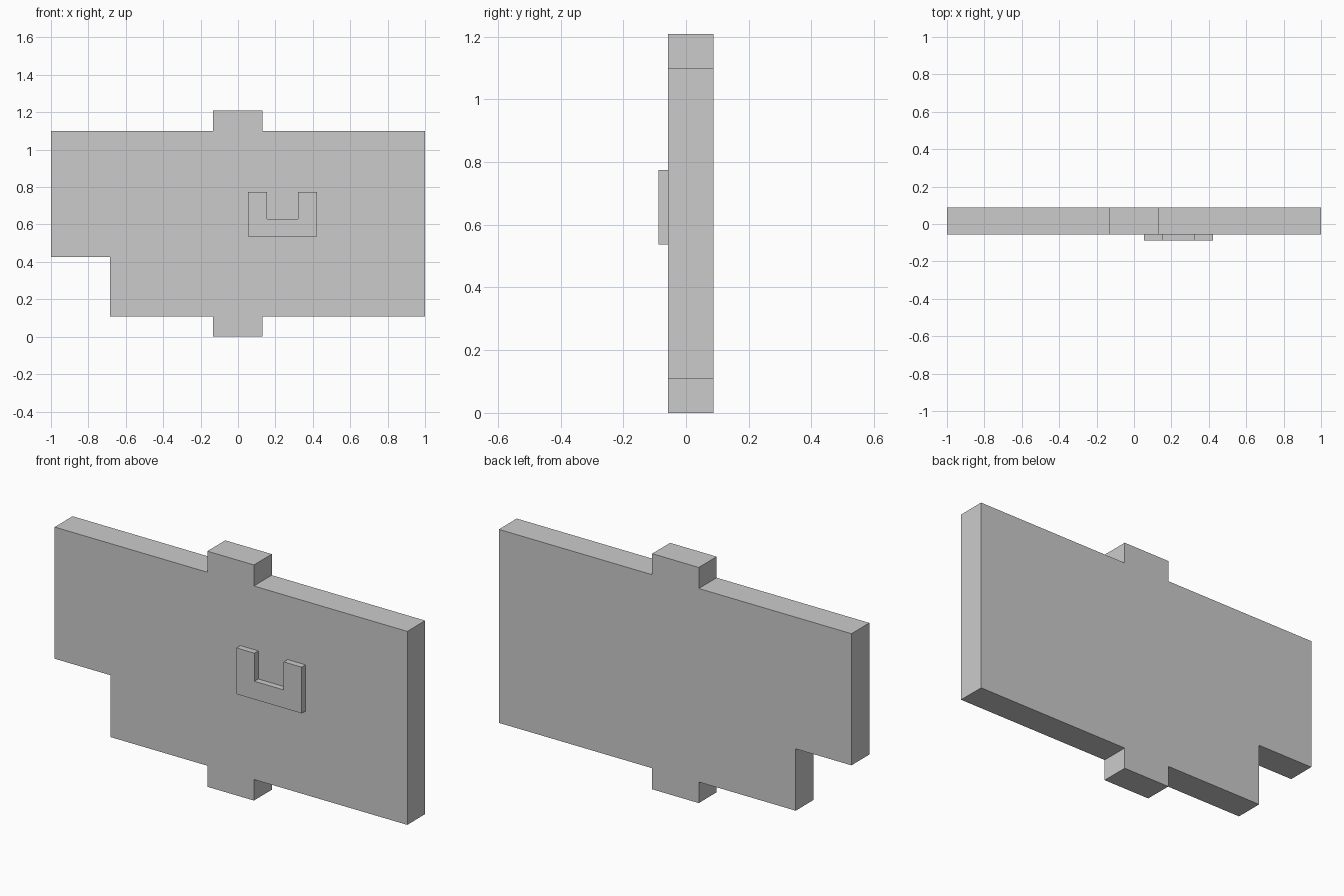
import bpy, bmesh
from mathutils import Vector

if "Cube" in bpy.data.objects:
    bpy.data.objects.remove(bpy.data.objects["Cube"])


def extrude_profile(name, points, y_front, y_back):
    """Solid from an (x, z) outline, extruded along y."""
    bm = bmesh.new()
    face = bm.faces.new([bm.verts.new((x, y_front, z)) for x, z in points])
    ext = bmesh.ops.extrude_face_region(bm, geom=[face], use_keep_orig=True)
    verts = [g for g in ext["geom"] if isinstance(g, bmesh.types.BMVert)]
    bmesh.ops.translate(bm, verts=verts, vec=Vector((0, y_back - y_front, 0)))
    bmesh.ops.recalc_face_normals(bm, faces=bm.faces)
    mesh = bpy.data.meshes.new(name)
    bm.to_mesh(mesh)
    bm.free()
    obj = bpy.data.objects.new(name, mesh)
    bpy.context.collection.objects.link(obj)
    return obj


FRONT, BACK = -0.057, 0.088
TAB_L, TAB_R = -0.134, 0.13
LOW, HIGH, TOP = 0.108, 1.10, 1.208

# Main panel with top and bottom tabs and a notched lower-left corner
extrude_profile("panel", [
    (-1, 0.425), (-0.684, 0.425), (-0.684, LOW),
    (TAB_L, LOW), (TAB_L, 0), (TAB_R, 0), (TAB_R, LOW),
    (1, LOW), (1, HIGH),
    (TAB_R, HIGH), (TAB_R, TOP), (TAB_L, TOP), (TAB_L, HIGH),
    (-1, HIGH),
], FRONT, BACK)

# Raised U-shaped handle on the front, seated against the panel
extrude_profile("handle", [
    (0.053, 0.537), (0.423, 0.537), (0.423, 0.774), (0.321, 0.774),
    (0.321, 0.63), (0.155, 0.63), (0.155, 0.774), (0.053, 0.774),
], -0.088, FRONT)
